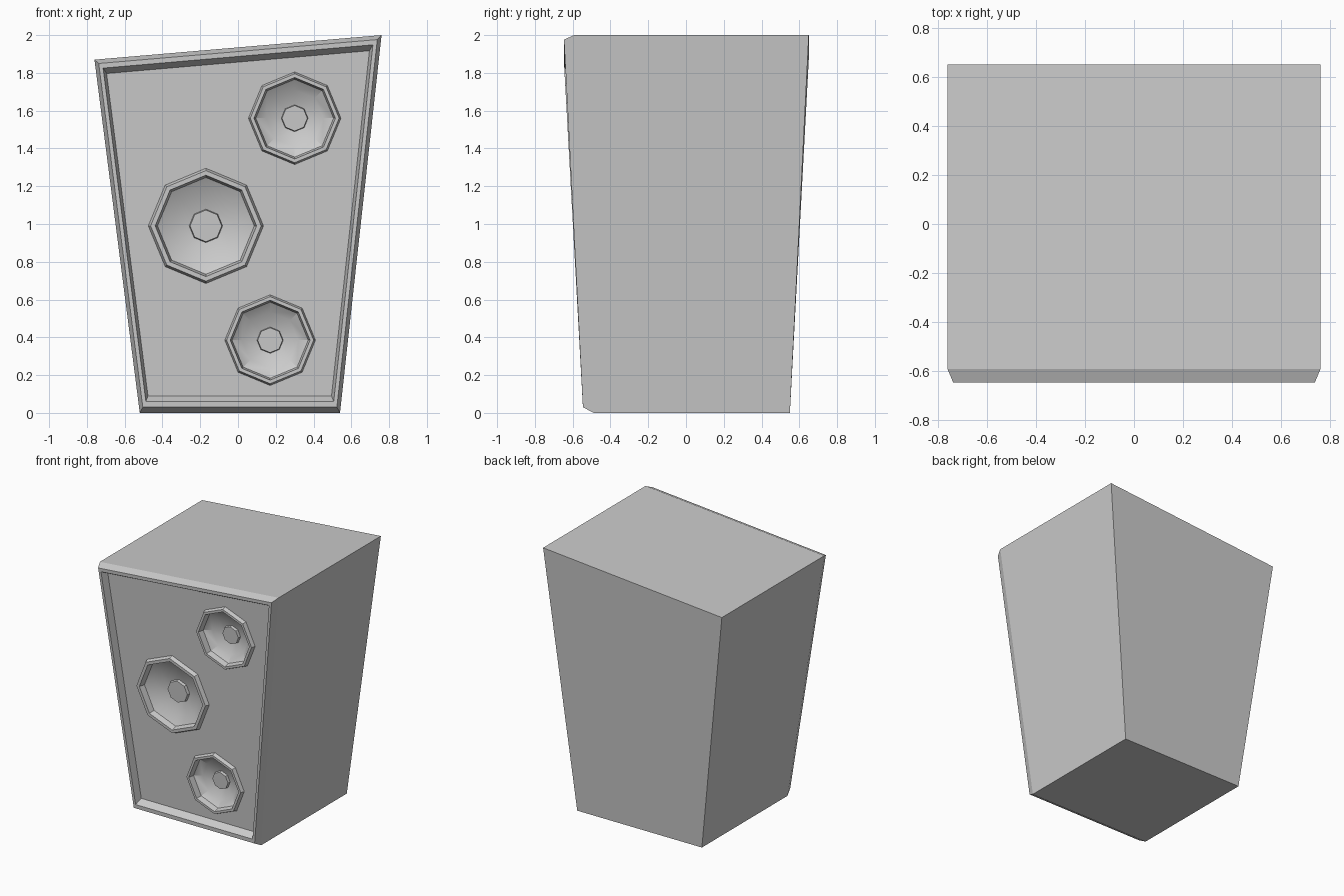
import bpy, bmesh, math

if "Cube" in bpy.data.objects:
    bpy.data.objects.remove(bpy.data.objects["Cube"])

DRIVERS = [("upper_driver", 0.30, 1.56, 0.245),
           ("middle_driver", -0.17, 0.99, 0.305),
           ("lower_driver", 0.17, 0.385, 0.24)]
RECESS = 0.055  # depth of the baffle behind the frame


def top_z(x):
    return 1.935 + 0.0855 * x


def front(x, z, depth=0.0):
    """Point on the leaning front plane, pushed back by depth."""
    return (x, -(0.544 + 0.103 * z / top_z(x)) + depth, z)


def outline(side, bottom, top):
    """Four corners of the crooked front outline, inset on each side."""
    pts = []
    for s, low, slope in ((-1, 0.52, 0.1283), (1, 0.54, 0.11)):
        z = top_z(s * (0.76 - side)) - top
        pts.append([(s * (low + slope * bottom - side), bottom),
                    (s * (low + slope * z - side), z)])
    (bl, tl), (br, tr) = pts
    return [bl, br, tr, tl]


def octagon(cx, cz, r):
    return [(cx + r * math.cos(i * math.pi / 4), cz + r * math.sin(i * math.pi / 4))
            for i in range(8)]


def bridge(bm, a, b):
    n = len(a)
    for i in range(n):
        bm.faces.new((a[i], a[(i + 1) % n], b[(i + 1) % n], b[i]))


def finish(bm, name):
    mesh = bpy.data.meshes.new(name)
    bm.normal_update()
    bm.to_mesh(mesh)
    bm.free()
    ob = bpy.data.objects.new(name, mesh)
    bpy.context.collection.objects.link(ob)
    return ob


# Cabinet: back panel, sides, chamfered frame and recess
bm = bmesh.new()
back = [bm.verts.new((x, 0.55 + 0.10 * z / top_z(x), z)) for x, z in outline(0, 0, 0)]
bm.faces.new(back[::-1])
loops = [back]
for side, bottom, top, depth in ((0, 0, 0, RECESS), (0.02, 0.03, 0.022, 0),
                                 (0.04, 0.06, 0.048, 0), (0.055, 0.09, 0.078, RECESS)):
    loops.append([bm.verts.new(front(x, z, depth)) for x, z in outline(side, bottom, top)])
    bridge(bm, loops[-2], loops[-1])

# Baffle with octagonal driver openings
rings = [loops[-1]] + [[bm.verts.new(front(x, z, RECESS)) for x, z in octagon(cx, cz, r)]
                       for _, cx, cz, r in DRIVERS]
edges = []
for ring in rings:
    for i, v in enumerate(ring):
        w = ring[(i + 1) % len(ring)]
        edges.append(bm.edges.get((v, w)) or bm.edges.new((v, w)))
bmesh.ops.triangle_fill(bm, use_beauty=True, edges=edges, normal=(0, -1, 0))
bm.normal_update()
# keep every baffle triangle facing forward
for f in bm.faces:
    if len(f.verts) == 3 and f.normal.y > 0:
        f.normal_flip()
finish(bm, "cabinet")

# Drivers: raised rim, dished cone and dust cap (radius fraction, depth from baffle)
PROFILE = [(1.0, 0.0), (0.96, -0.03), (0.88, -0.03), (0.84, 0.015),
           (0.62, 0.05), (0.29, 0.072), (0.275, 0.05)]
for name, cx, cz, r in DRIVERS:
    bm = bmesh.new()
    prev = None
    for frac, d in PROFILE:
        ring = [bm.verts.new(front(x, z, RECESS + d)) for x, z in octagon(cx, cz, r * frac)]
        if prev:
            bridge(bm, prev, ring)
        prev = ring
    bm.faces.new(prev)
    ob = finish(bm, name)
    bpy.ops.object.select_all(action='DESELECT')
    ob.select_set(True)
    bpy.context.view_layer.objects.active = ob
    bpy.ops.object.shade_smooth_by_angle(angle=math.radians(25))
